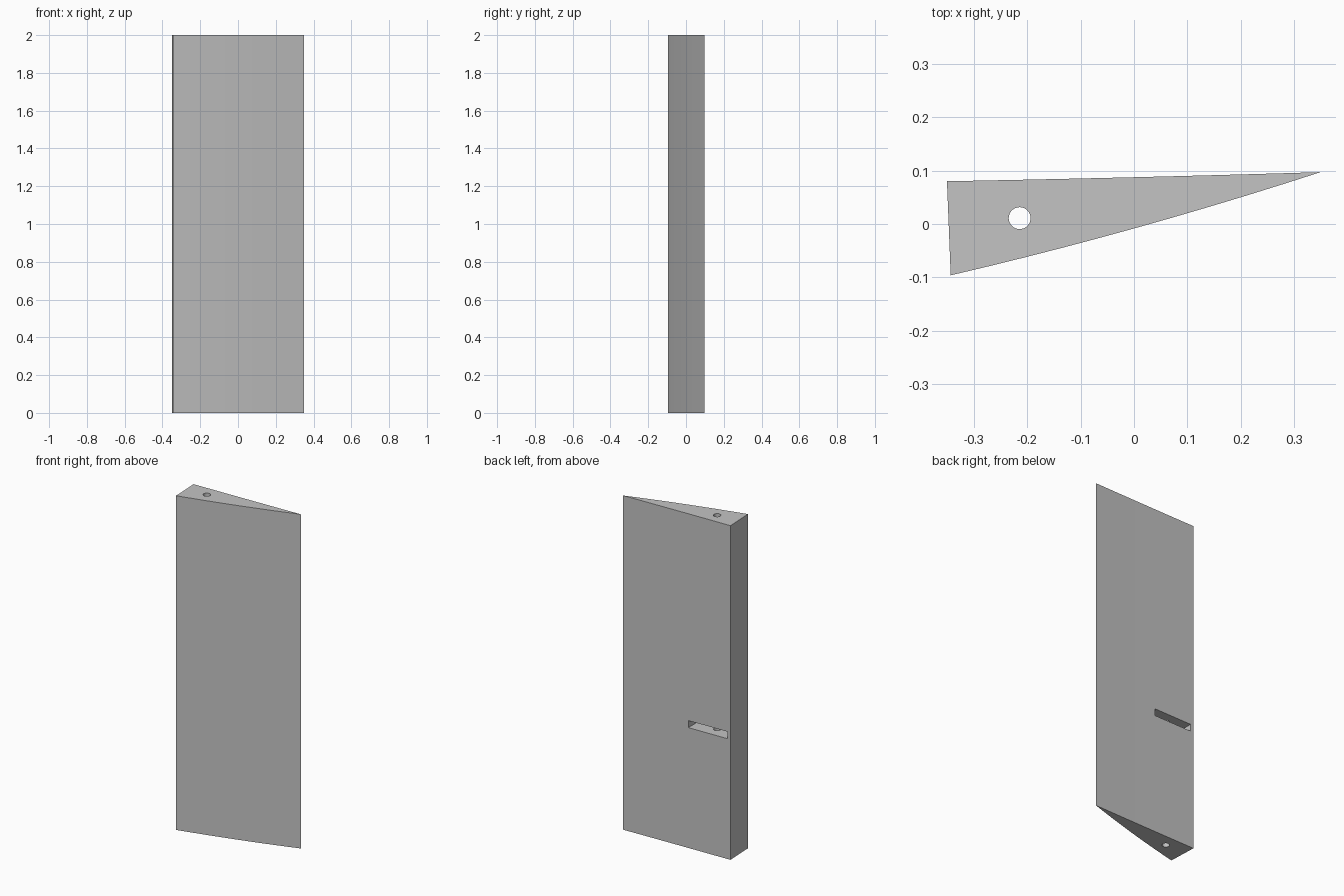
import bpy
import bmesh
from math import cos, sin, pi
from mathutils import Vector

cube = bpy.data.objects.get("Cube")
if cube:
    bpy.data.objects.remove(cube, do_unlink=True)

HEIGHT = 2.0
TIP = Vector((0.349, 0.097))
BACK_CORNER = Vector((-0.35, 0.08))
FRONT_CORNER = Vector((-0.343, -0.096))

grey = bpy.data.materials.new("plain_grey")
grey.use_nodes = True
colour = (0.55, 0.55, 0.55, 1)
grey.diffuse_color = colour
grey.node_tree.nodes["Principled BSDF"].inputs["Base Color"].default_value = colour


def bowed_edge(start, end, bow, steps=10):
    """Points from start up to, but not including, end, bowed along y."""
    points = []
    for i in range(steps):
        t = i / steps
        p = start.lerp(end, t)
        points.append((p.x, p.y + bow * 4 * t * (1 - t)))
    return points


def prism(name, outline, z_low, z_high):
    """Extrude a counter-clockwise outline upwards."""
    bm = bmesh.new()
    base = bm.faces.new([bm.verts.new((x, y, z_low)) for x, y in outline])
    top = bmesh.ops.extrude_face_region(bm, geom=[base])["geom"]
    verts = [v for v in top if isinstance(v, bmesh.types.BMVert)]
    bmesh.ops.translate(bm, verts=verts, vec=(0, 0, z_high - z_low))
    bmesh.ops.recalc_face_normals(bm, faces=bm.faces)
    mesh = bpy.data.meshes.new(name)
    bm.to_mesh(mesh)
    bm.free()
    mesh.materials.append(grey)
    obj = bpy.data.objects.new(name, mesh)
    bpy.context.collection.objects.link(obj)
    return obj


# Tapered panel: bowed front, nearly flat back, blunt end
outline = bowed_edge(FRONT_CORNER, TIP, -0.008)
outline += bowed_edge(TIP, BACK_CORNER, -0.001)
outline.append(tuple(BACK_CORNER))
panel = prism("tapered_panel", outline, 0, HEIGHT)

# Rod hole running the full height
circle = [(-0.214 + 0.0205 * cos(2 * pi * i / 32), 0.011 + 0.0205 * sin(2 * pi * i / 32))
          for i in range(32)]
rod_hole = prism("rod_hole_cutter", circle, -0.1, HEIGHT + 0.1)

# Horizontal slot in the back, reaching past the rod hole
slot_outline = [(-0.33, -0.02), (-0.076, -0.02), (-0.076, 0.2), (-0.33, 0.2)]
slot = prism("slot_cutter", slot_outline, 0.72, 0.762)

# Cut both openings, then drop the cutters
for cutter in (rod_hole, slot):
    cutter.hide_render = True
    cut = panel.modifiers.new(cutter.name, "BOOLEAN")
    cut.operation = "DIFFERENCE"
    cut.solver = "EXACT"
    cut.object = cutter
bpy.context.view_layer.update()
evaluated = panel.evaluated_get(bpy.context.evaluated_depsgraph_get())
finished = bpy.data.meshes.new_from_object(evaluated)
panel.modifiers.clear()
panel.data = finished
for cutter in (rod_hole, slot):
    bpy.data.objects.remove(cutter, do_unlink=True)
